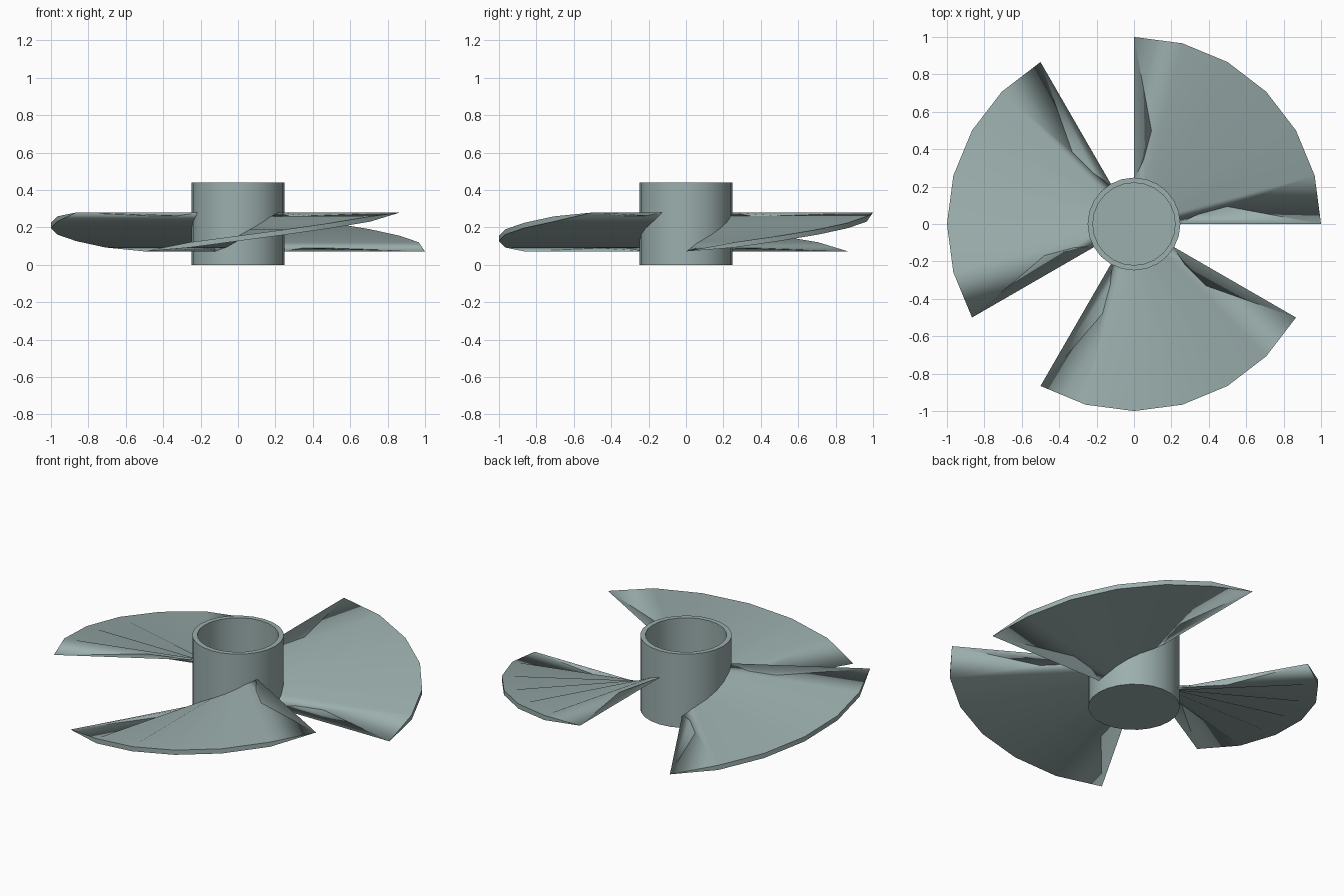
import bpy, bmesh
from math import sin, cos, radians

if "Cube" in bpy.data.objects:
    bpy.data.objects.remove(bpy.data.objects["Cube"])

R_HUB, R_BORE, H_HUB, FLOOR = 0.248, 0.22, 0.44, 0.03
R_ROOT, R_TIP = 0.235, 1.0
Z_LOW, Z_HIGH, HALF_T = 0.072, 0.28, 0.014
STEPS, SWEEP = 6, 90

# Blue-grey paint shared by all parts
paint = bpy.data.materials.new("blue_grey")
paint.diffuse_color = (0.33, 0.43, 0.42, 1)
paint.use_nodes = True
paint.node_tree.nodes["Principled BSDF"].inputs["Base Color"].default_value = paint.diffuse_color


def finish(bm, name):
    bmesh.ops.recalc_face_normals(bm, faces=bm.faces[:])
    for f in bm.faces:
        f.smooth = True
    me = bpy.data.meshes.new(name)
    bm.to_mesh(me)
    bm.free()
    me.materials.append(paint)
    ob = bpy.data.objects.new(name, me)
    bpy.context.collection.objects.link(ob)
    return ob


def polar(r, deg, z):
    return (r * cos(radians(deg)), r * sin(radians(deg)), z)


# Hub: cup with a closed bottom, open at the top
def make_hub(sides=24):
    bm = bmesh.new()
    profile = [(R_HUB, 0), (R_HUB, H_HUB), (R_BORE, H_HUB), (R_BORE, FLOOR)]
    rings = [[bm.verts.new(polar(r, 360 * i / sides, z)) for i in range(sides)]
             for r, z in profile]
    for a, b in zip(rings, rings[1:]):
        for i in range(sides):
            j = (i + 1) % sides
            bm.faces.new((a[i], a[j], b[j], b[i]))
    bm.faces.new(rings[0])
    bm.faces.new(rings[-1])
    ob = finish(bm, "hub")
    ob.select_set(True)
    bpy.context.view_layer.objects.active = ob
    bpy.ops.object.shade_smooth_by_angle(angle=radians(30))


# Blade: quarter-turn helical sheet; shading rolls over the knife edges
def make_blade(name, start):
    bm = bmesh.new()
    sections = []
    for i in range(STEPS + 1):
        ang = start + SWEEP * i / STEPS
        z = Z_LOW + (Z_HIGH - Z_LOW) * i / STEPS
        t = HALF_T if 0 < i < STEPS else 0
        up = [bm.verts.new(polar(r, ang, z + t)) for r in (R_ROOT, R_TIP)]
        low = [bm.verts.new(polar(r, ang, z - t)) for r in (R_ROOT, R_TIP)] if t else up
        sections.append((up[0], up[1], low[1], low[0]))
    for a, b in zip(sections, sections[1:]):
        for k in range(4):
            m = (k + 1) % 4
            loop = list(dict.fromkeys((a[k], a[m], b[m], b[k])))
            if len(loop) > 2:
                bm.faces.new(loop)
        # rim and root outlines stay crisp
        for k in range(4):
            e = bm.edges.get((a[k], b[k]))
            if e:
                e.smooth = False
    finish(bm, name)


make_hub()
for n in range(3):
    make_blade(f"blade_{n + 1}", 120 * n)
